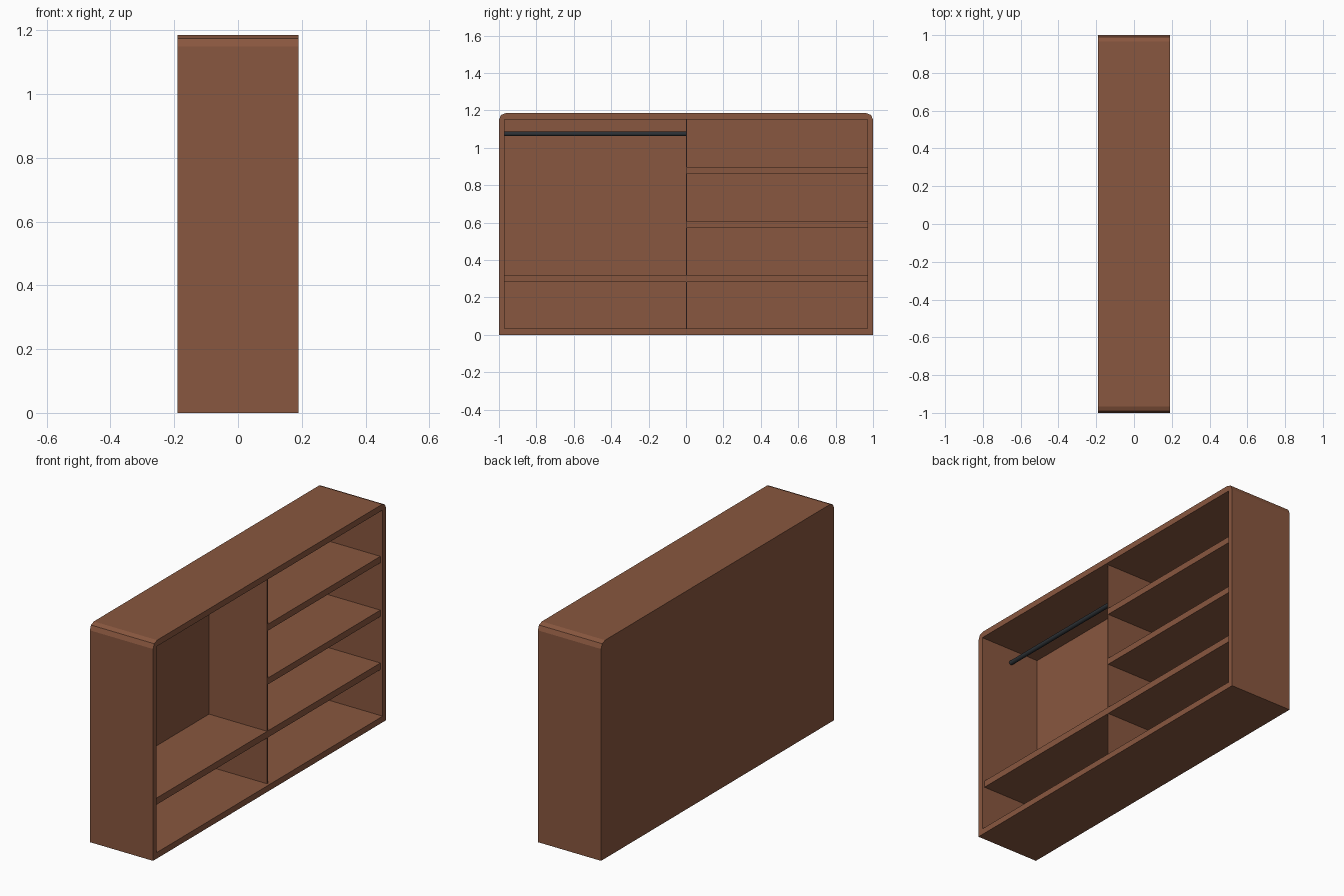
import bpy, bmesh
from mathutils import Vector

if "Cube" in bpy.data.objects:
    bpy.data.objects.remove(bpy.data.objects["Cube"])


def material(name, color):
    m = bpy.data.materials.new(name)
    m.diffuse_color = color
    m.use_nodes = True
    m.node_tree.nodes["Principled BSDF"].inputs["Base Color"].default_value = m.diffuse_color
    return m


wood = material("brown_wood", (0.25, 0.095, 0.05, 1))
metal = material("dark_metal", (0.025, 0.03, 0.035, 1))

FRONT, BACK = 0.19, -0.19          # open side faces +x
INNER_BACK, SHELF_FRONT = -0.173, 0.176
SIDE, FLOOR, CEILING, TOP = 0.97, 0.033, 1.152, 1.185


def box(name, lo, hi, mat=wood, bevel_top=0):
    bm = bmesh.new()
    bmesh.ops.create_cube(bm, size=1)
    lo, hi = Vector(lo), Vector(hi)
    for v in bm.verts:
        v.co = Vector((lo[i] + (v.co[i] + 0.5) * (hi[i] - lo[i]) for i in range(3)))
    if bevel_top:
        edges = [e for e in bm.edges
                 if all(abs(v.co.z - hi.z) < 1e-5 for v in e.verts)
                 and abs(e.verts[0].co.y - e.verts[1].co.y) < 1e-5]
        bmesh.ops.bevel(bm, geom=edges, offset=bevel_top, segments=2,
                        profile=0.5, affect='EDGES')
    mesh = bpy.data.meshes.new(name)
    bm.to_mesh(mesh)
    bm.free()
    ob = bpy.data.objects.new(name, mesh)
    bpy.context.collection.objects.link(ob)
    mesh.materials.append(mat)
    return ob


# Outer carcass with rounded top corners, hollowed from the open side
carcass = box("carcass", (BACK, -1, 0), (FRONT, 1, TOP), bevel_top=0.035)
cutter = box("carcass_cutter", (INNER_BACK, -SIDE, FLOOR), (FRONT + 0.1, SIDE, CEILING))
mod = carcass.modifiers.new("hollow", 'BOOLEAN')
mod.operation = 'DIFFERENCE'
mod.solver = 'EXACT'
mod.object = cutter
bpy.context.view_layer.objects.active = carcass
bpy.ops.object.modifier_apply(modifier=mod.name)
bpy.data.objects.remove(cutter)

# Full-width lower shelf and two shelves on the right half
for name, y0, z0, z1 in (("lower_shelf", -SIDE, 0.282, 0.318),
                         ("middle_shelf", 0.003, 0.57, 0.605),
                         ("upper_shelf", 0.003, 0.862, 0.897)):
    box(name, (INNER_BACK, y0, z0), (SHELF_FRONT, SIDE, z1))

# Thin centre divider, above and below the lower shelf
for name, z0, z1 in (("lower_divider", FLOOR, 0.282), ("upper_divider", 0.318, CEILING)):
    box(name, (INNER_BACK, -0.001, z0), (SHELF_FRONT, 0.006, z1))

# Hanging rod
bpy.ops.mesh.primitive_cylinder_add(vertices=16, radius=0.012, depth=SIDE,
                                    location=(0, -SIDE / 2, 1.074),
                                    rotation=(1.5707963, 0, 0))
rod = bpy.context.object
rod.name = "hanging_rod"
rod.data.materials.append(metal)
bpy.ops.object.shade_smooth_by_angle()
